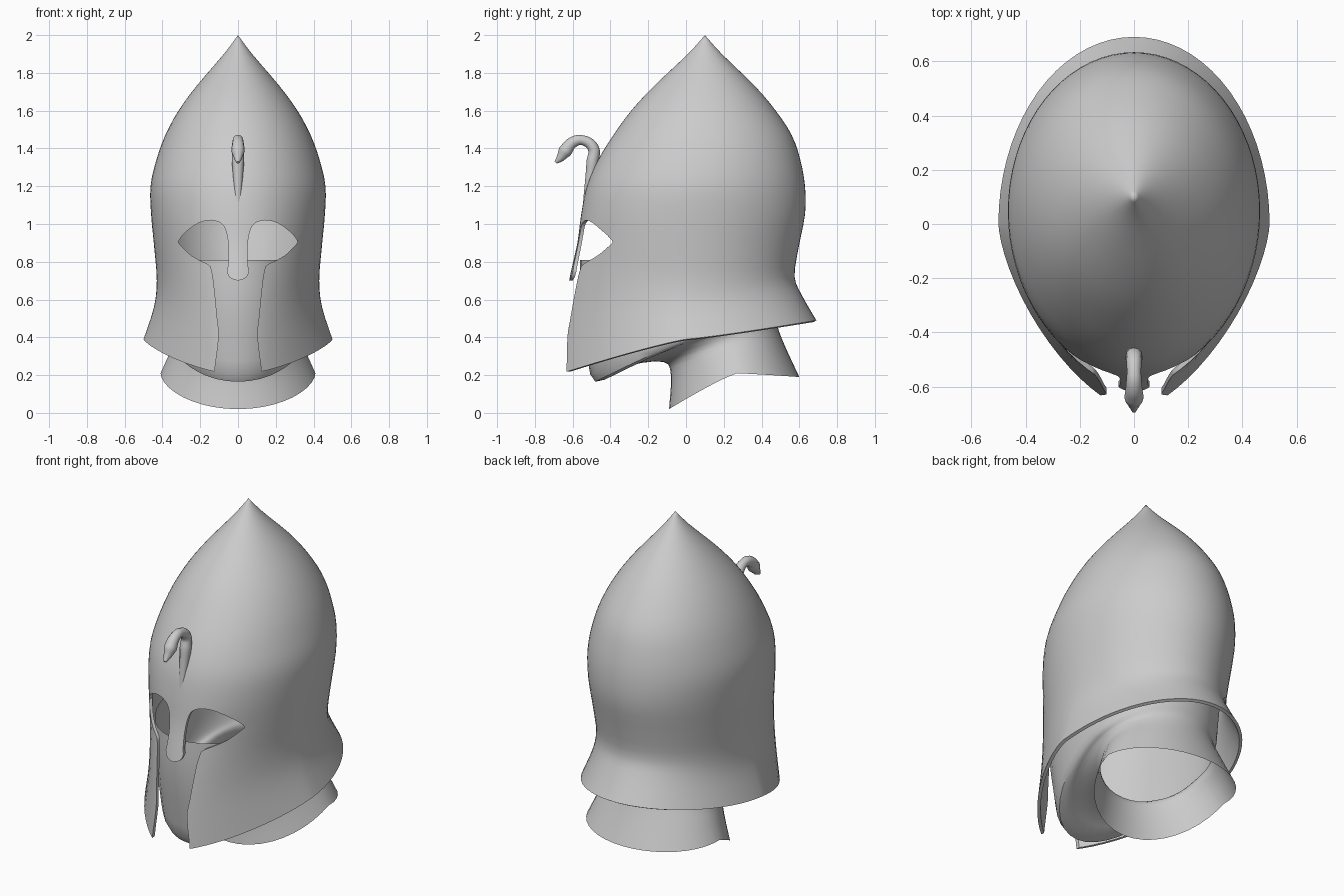
import bpy, bmesh, math

if "Cube" in bpy.data.objects:
    bpy.data.objects.remove(bpy.data.objects["Cube"])

steel = bpy.data.materials.new("grey_steel")
steel.use_nodes = True
GREY = (0.6, 0.6, 0.6, 1)
steel.diffuse_color = GREY
steel.node_tree.nodes["Principled BSDF"].inputs["Base Color"].default_value = GREY


def spline(rows, steps):
    """Catmull-Rom interpolation through rows of numbers."""
    out = []
    for i in range(len(rows) - 1):
        a, b, c, d = (rows[max(i - 1, 0)], rows[i], rows[i + 1],
                      rows[min(i + 2, len(rows) - 1)])
        for s in range(steps):
            t = s / steps
            out.append([q + t * ((r - p) + t * ((2*p - 5*q + 4*r - u) + t * (3*q - p - 3*r + u))) / 2
                        for p, q, r, u in zip(a, b, c, d)])
    out.append(list(rows[-1]))
    return out


def new_object(name, bm):
    mesh = bpy.data.meshes.new(name)
    bm.to_mesh(mesh)
    bm.free()
    mesh.materials.append(steel)
    obj = bpy.data.objects.new(name, mesh)
    bpy.context.collection.objects.link(obj)
    return obj


def activate(obj):
    bpy.ops.object.select_all(action='DESELECT')
    obj.select_set(True)
    bpy.context.view_layer.objects.active = obj


def signed_power(v, e):
    return math.copysign(abs(v) ** e, v)


def loft(name, levels, segments, steps):
    """Rings from (front y, z, side x, z, back y, z, centre y, front roundness)."""
    bm = bmesh.new()
    rings = []
    for fy, fz, sx, sz, by, bz, cy, power in spline(levels, steps):
        ring = []
        for k in range(segments):
            t = math.tau * k / segments
            s, c = math.sin(t), math.cos(t)
            e = 2 / power if c > 0 else 1
            reach, end_z = (cy - fy, fz) if c > 0 else (by - cy, bz)
            depth = signed_power(c, e)
            z = sz + (end_z - sz) * abs(depth) ** 1.15
            ring.append(bm.verts.new((sx * signed_power(s, e), cy - reach * depth, z)))
        rings.append(ring)
    for upper, lower in zip(rings, rings[1:]):
        for k in range(segments):
            n = (k + 1) % segments
            bm.faces.new((upper[k], lower[k], lower[n], upper[n]))
    bmesh.ops.remove_doubles(bm, verts=bm.verts, dist=0.0001)
    return new_object(name, bm)


# Helmet shell: pointed dome, waisted neck and flared rim
shell = loft("helmet_shell", [
    (0.1, 2, 0, 2, 0.1, 2, 0.1, 2),
    (0.01, 1.9, 0.075, 1.9, 0.19, 1.9, 0.1, 2),
    (-0.17, 1.73, 0.22, 1.73, 0.365, 1.73, 0.1, 2),
    (-0.29, 1.6, 0.315, 1.6, 0.475, 1.6, 0.09, 2),
    (-0.385, 1.47, 0.385, 1.47, 0.56, 1.47, 0.08, 2),
    (-0.465, 1.34, 0.432, 1.34, 0.605, 1.34, 0.07, 2),
    (-0.525, 1.2, 0.463, 1.2, 0.63, 1.2, 0.05, 2),
    (-0.555, 1.05, 0.46, 1.05, 0.63, 1.05, 0.04, 2),
    (-0.575, 0.9, 0.443, 0.87, 0.595, 0.87, 0.03, 1.95),
    (-0.615, 0.72, 0.43, 0.7, 0.575, 0.72, 0.02, 1.8),
    (-0.655, 0.5, 0.445, 0.56, 0.615, 0.62, 0, 1.62),
    (-0.69, 0.2, 0.5, 0.39, 0.69, 0.49, 0, 1.5),
], 72, 3)

# Cutter for the eye openings, nose guard and the gap between the cheeks
half = spline([(0.13, 0.1), (0.125, 0.21), (0.102, 0.4), (0.11, 0.5), (0.13, 0.7), (0.145, 0.775)], 3)
half += spline([(0.16, 0.787), (0.25, 0.835), (0.315, 0.9)], 4)
half += spline([(0.312, 0.915), (0.28, 0.955), (0.21, 1.005), (0.14, 1.02), (0.085, 1),
                (0.06, 0.95), (0.05, 0.87), (0.053, 0.78), (0.058, 0.75), (0.042, 0.715), (0, 0.7)], 3)
outline = half + [(-x, z) for x, z in reversed(half[:-1])]
bm = bmesh.new()
face = bm.faces.new([bm.verts.new((x, -1, z)) for x, z in outline])
moved = bmesh.ops.extrude_face_region(bm, geom=[face])["geom"]
bmesh.ops.translate(bm, vec=(0, 0.9, 0), verts=[v for v in moved if isinstance(v, bmesh.types.BMVert)])
bmesh.ops.recalc_face_normals(bm, faces=bm.faces)
cutter = new_object("face_cutter", bm)
cutter.hide_render = True

activate(shell)
plate = shell.modifiers.new("thickness", 'SOLIDIFY')
plate.thickness = 0.018
plate.offset = -1
cut = shell.modifiers.new("face_opening", 'BOOLEAN')
cut.object = cutter
cut.solver = 'EXACT'
for name in ("thickness", "face_opening"):
    bpy.ops.object.modifier_apply(modifier=name)
bpy.data.objects.remove(cutter)

# Lining: face veil, chin, neck and flared collar in one sheet
lining = loft("face_veil_and_collar", [
    (-0.56, 0.81, 0.4, 0.81, 0.55, 0.81, 0.05, 2),
    (-0.56, 0.6, 0.39, 0.65, 0.53, 0.7, 0.05, 2),
    (-0.53, 0.35, 0.385, 0.5, 0.5, 0.6, 0.08, 2),
    (-0.48, 0.165, 0.37, 0.42, 0.49, 0.55, 0.1, 2),
    (-0.3, 0.25, 0.34, 0.41, 0.48, 0.5, 0.15, 2),
    (-0.12, 0.27, 0.33, 0.38, 0.49, 0.44, 0.22, 2),
    (-0.08, 0.2, 0.36, 0.32, 0.53, 0.34, 0.25, 2),
    (-0.09, 0.02, 0.41, 0.21, 0.6, 0.19, 0.27, 2),
], 40, 3)

for obj in (shell, lining):
    activate(obj)
    bpy.ops.object.shade_smooth_by_angle(angle=math.radians(40))

# Crest: hooked bird neck rising from the brow, (y, z, radius)
path = [(-0.545, 1.0, 0.01), (-0.515, 1.2, 0.022), (-0.495, 1.33, 0.032), (-0.49, 1.4, 0.03),
        (-0.545, 1.443, 0.026), (-0.6, 1.432, 0.03), (-0.64, 1.385, 0.036), (-0.665, 1.35, 0.022),
        (-0.69, 1.325, 0.008)]
curve = bpy.data.curves.new("bird_crest", 'CURVE')
curve.dimensions = '3D'
curve.bevel_depth = 1
curve.bevel_resolution = 4
curve.resolution_u = 5
curve.use_fill_caps = True
neck = curve.splines.new('BEZIER')
neck.bezier_points.add(len(path) - 1)
for point, (y, z, radius) in zip(neck.bezier_points, path):
    point.co = (0, y, z)
    point.radius = radius
    point.handle_left_type = point.handle_right_type = 'AUTO'
curve.materials.append(steel)
crest = bpy.data.objects.new("bird_crest", curve)
bpy.context.collection.objects.link(crest)
